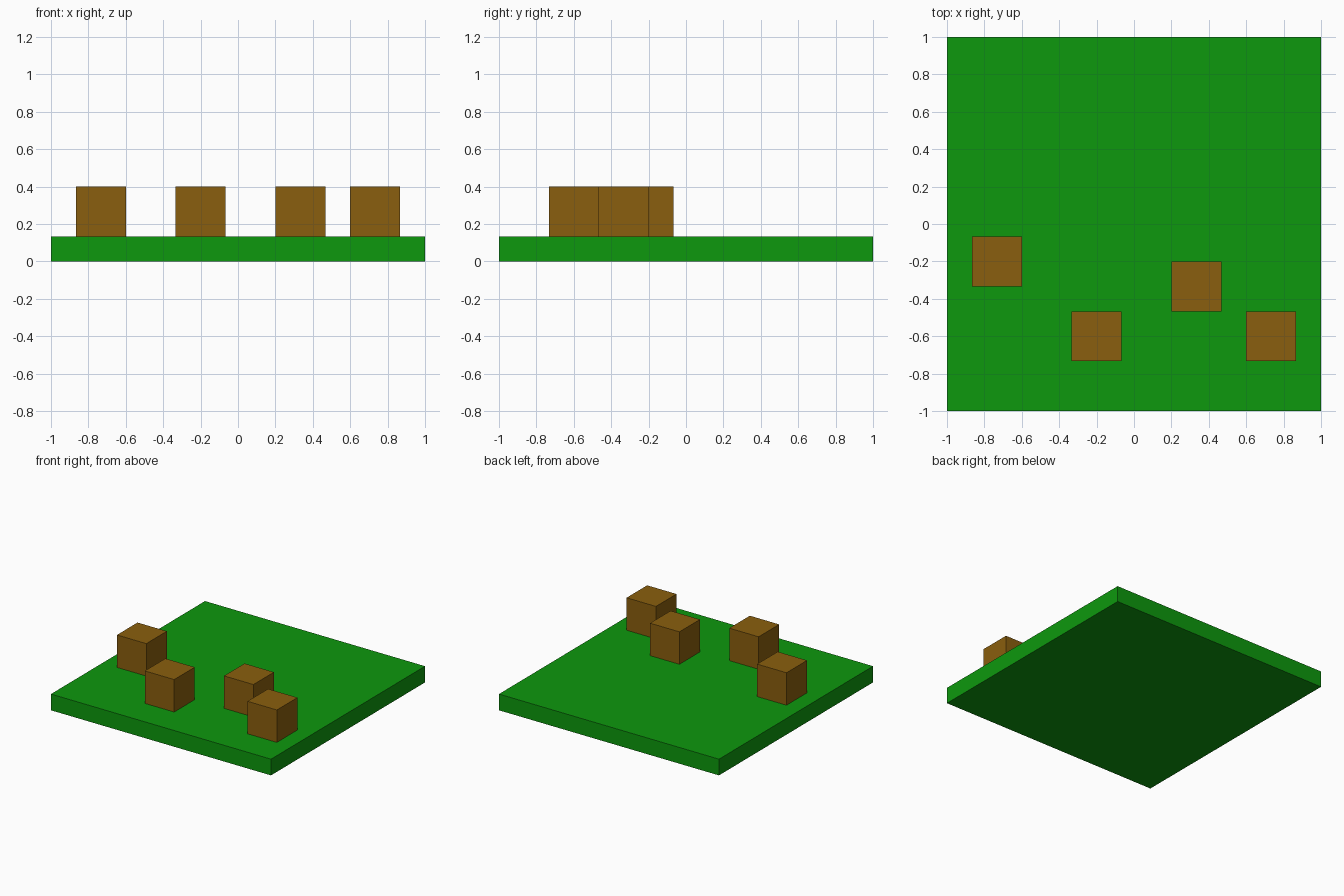
import bpy

cube = bpy.data.objects.get("Cube")
if cube:
    bpy.data.objects.remove(cube, do_unlink=True)


def make_material(name, color):
    mat = bpy.data.materials.new(name)
    mat.diffuse_color = color
    mat.use_nodes = True
    mat.node_tree.nodes["Principled BSDF"].inputs["Base Color"].default_value = color
    return mat


def add_box(name, center, size, mat):
    bpy.ops.mesh.primitive_cube_add(size=1, location=center)
    box = bpy.context.object
    box.name = name
    box.scale = size
    bpy.ops.object.transform_apply(location=False, rotation=False, scale=True)
    box.data.materials.append(mat)
    return box


green = make_material("grass_green", (0.004, 0.314, 0.004, 1))
brown = make_material("crate_brown", (0.254, 0.114, 0.0044, 1))

U = 2 / 15        # layout unit: the slab is 15 units wide and 1 thick
CRATE = 2 * U     # crate edge length

# Ground slab
add_box("ground_slab", (0, 0, U / 2), (2, 2, U), green)

# Crates standing on the slab, positions in layout units
for i, (x, y) in enumerate([(-5.5, -1.5), (-1.5, -4.5), (2.5, -2.5), (5.5, -4.5)], 1):
    add_box(f"crate_{i}", (x * U, y * U, U + CRATE / 2), (CRATE,) * 3, brown)
